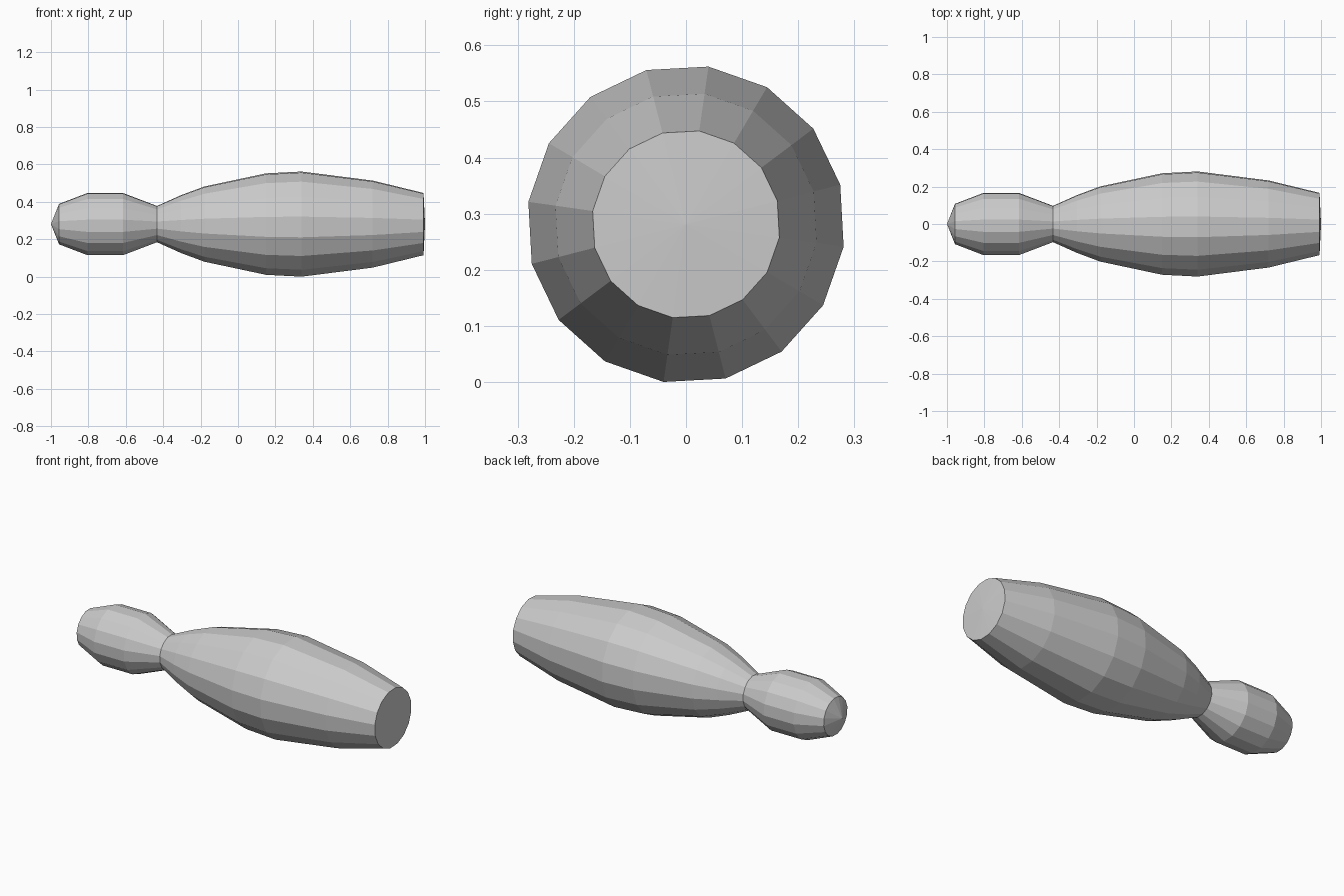
import bpy
import bmesh
from math import cos, sin, radians, tau

default_cube = bpy.data.objects.get("Cube")
if default_cube:
    bpy.data.objects.remove(default_cube, do_unlink=True)

SIDES = 16
TWIST = radians(14.4)
AXIS_Z = 0.281

# Profile along the length: (x, radius)
PROFILE = [
    (-0.957, 0.109), (-0.805, 0.168), (-0.615, 0.168), (-0.433, 0.098),
    (-0.305, 0.156), (-0.18, 0.203), (0.15, 0.274), (0.34, 0.2838),
    (0.72, 0.235), (0.992, 0.168),
]

# Plain grey surface
grey = bpy.data.materials.new("plain_grey")
grey.use_nodes = True
colour = (0.6, 0.6, 0.6, 1)
grey.diffuse_color = colour
grey.node_tree.nodes["Principled BSDF"].inputs["Base Color"].default_value = colour

# Rings of the turned body
bm = bmesh.new()
rings = []
for x, radius in PROFILE:
    angles = [TWIST + tau * i / SIDES for i in range(SIDES)]
    rings.append([bm.verts.new((x, radius * cos(a), AXIS_Z + radius * sin(a)))
                  for a in angles])

# Side panels
for lower, upper in zip(rings, rings[1:]):
    for i in range(SIDES):
        j = (i + 1) % SIDES
        bm.faces.new((lower[i], lower[j], upper[j], upper[i]))

# Pointed head tip and almost flat base
for ring, x in ((rings[0], -1), (rings[-1], 1)):
    tip = bm.verts.new((x, 0, AXIS_Z))
    for i in range(SIDES):
        bm.faces.new((ring[i], ring[(i + 1) % SIDES], tip))

bmesh.ops.recalc_face_normals(bm, faces=bm.faces)
mesh = bpy.data.meshes.new("pin_body")
bm.to_mesh(mesh)
bm.free()
mesh.materials.append(grey)
pin = bpy.data.objects.new("pin_body", mesh)
bpy.context.collection.objects.link(pin)
